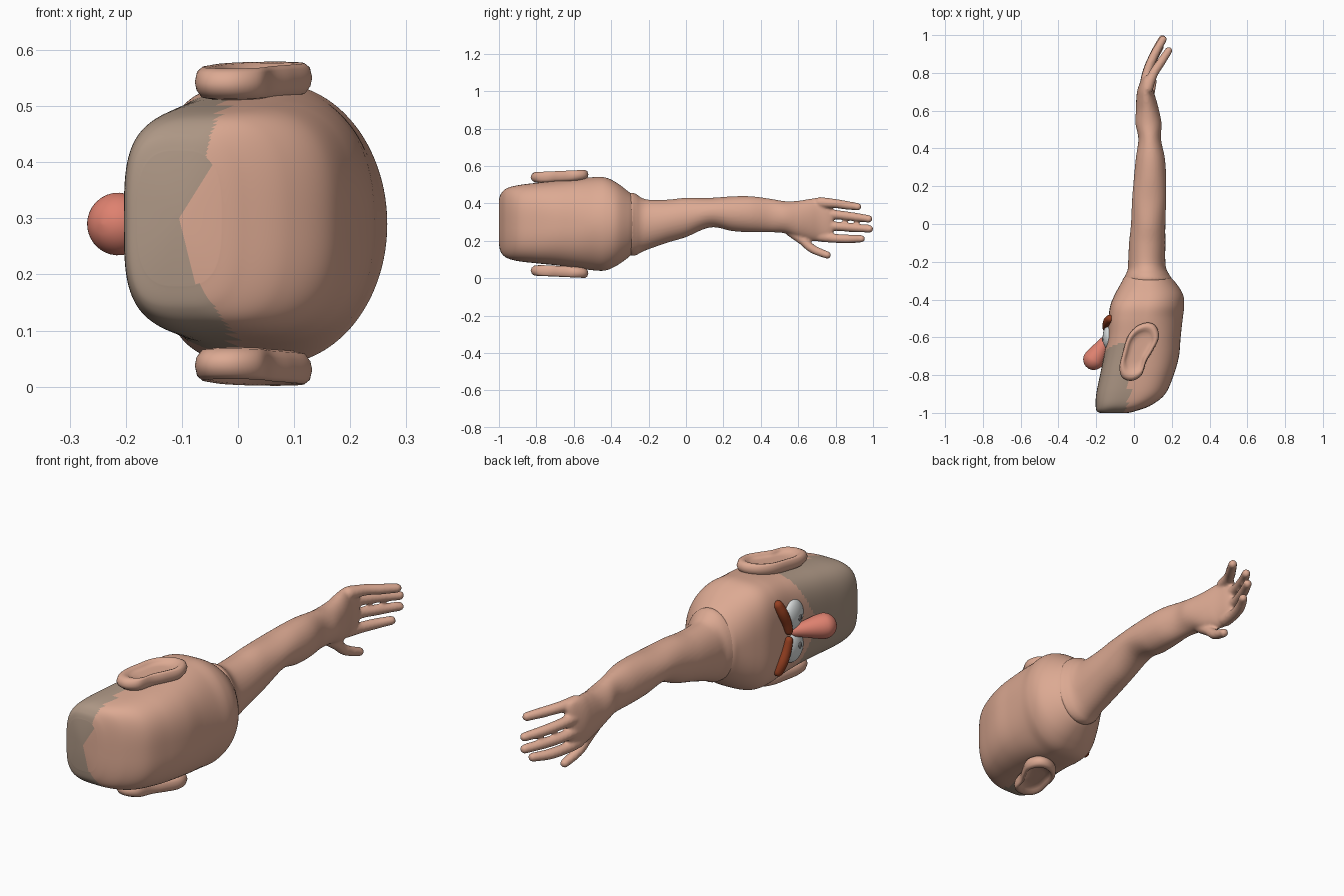
import bpy
import bmesh
import math
from mathutils import Vector

default = bpy.data.objects.get("Cube")
if default:
    bpy.data.objects.remove(default)

MID = 0.29  # height of the symmetry plane of the face


def material(name, red, green, blue):
    mat = bpy.data.materials.new(name)
    mat.use_nodes = True
    color = (red, green, blue, 1)
    mat.diffuse_color = color
    mat.node_tree.nodes["Principled BSDF"].inputs["Base Color"].default_value = color
    return mat


skin = material("skin", 0.72, 0.4, 0.29)
stubble = material("stubble", 0.42, 0.31, 0.235)
nose_red = material("nose red", 0.73, 0.22, 0.16)
brow_brown = material("brow brown", 0.3, 0.05, 0.015)
eye_white = material("eye white", 0.7, 0.73, 0.73)
pupil_grey = material("pupil grey", 0.2, 0.19, 0.19)


def smooth_rows(rows, steps):
    """Catmull-Rom interpolation through rows of numbers."""
    result = []
    for i in range(len(rows) - 1):
        a, b, c, d = (rows[max(i - 1, 0)], rows[i], rows[i + 1], rows[min(i + 2, len(rows) - 1)])
        for k in range(steps):
            t = k / steps
            result.append([q + t / 2 * (r - p + t * (2 * p - 5 * q + 4 * r - s + t * (3 * (q - r) + s - p)))
                           for p, q, r, s in zip(a, b, c, d)])
    result.append(list(rows[-1]))
    return result


def loft(bm, rings):
    """Skin a list of point rings and close both ends with fans."""
    loops = [[bm.verts.new(p) for p in ring] for ring in rings]
    count = len(loops[0])
    for low, high in zip(loops, loops[1:]):
        for i in range(count):
            j = (i + 1) % count
            bm.faces.new((low[i], low[j], high[j], high[i]))
    for loop in (loops[0], loops[-1]):
        hub = bm.verts.new(sum((v.co for v in loop), Vector()) / count)
        for i in range(count):
            bm.faces.new((hub, loop[i], loop[(i + 1) % count]))


def section(y, x_low, x_high, z_low, z_high, face_power, back_power, count):
    """Rounded cross-section, with its own squareness on each side."""
    ring = []
    for i in range(count):
        angle = math.tau * i / count
        c, s = math.cos(angle), math.sin(angle)
        power = 2 / (face_power if c < 0 else back_power)
        ring.append(Vector((
            (x_low + x_high) / 2 + (x_high - x_low) / 2 * math.copysign(abs(c) ** power, c), y,
            (z_low + z_high) / 2 + (z_high - z_low) / 2 * math.copysign(abs(s) ** power, s))))
    return ring


def tube(bm, rows, sides=20, steps=10):
    """Round-ended tube through rows of x, y, z, radius."""
    samples = smooth_rows(rows, steps)
    points = [Vector(s[:3]) for s in samples]
    travel = [0]
    for p, q in zip(points, points[1:]):
        travel.append(travel[-1] + (q - p).length)
    rings = []
    for i, p in enumerate(points):
        along = (points[min(i + 1, len(points) - 1)] - points[max(i - 1, 0)]).normalized()
        side = along.cross(Vector((1, 0, 0.3))).normalized()
        other = along.cross(side)
        radius = samples[i][3]
        end = min(travel[i], travel[-1] - travel[i], radius) / radius
        radius *= max(math.sqrt(1 - (1 - end) ** 2), 0.05)
        rings.append([p + radius * (side * math.cos(math.tau * k / sides) + other * math.sin(math.tau * k / sides))
                      for k in range(sides)])
    loft(bm, rings)


def finish(bm, name, *mats):
    bmesh.ops.recalc_face_normals(bm, faces=bm.faces)
    mesh = bpy.data.meshes.new(name)
    bm.to_mesh(mesh)
    bm.free()
    for mat in mats:
        mesh.materials.append(mat)
    mesh.shade_smooth()
    obj = bpy.data.objects.new(name, mesh)
    bpy.context.collection.objects.link(obj)
    return obj


def ellipsoid(name, center, radii, mat):
    bm = bmesh.new()
    bmesh.ops.create_uvsphere(bm, u_segments=32, v_segments=20, radius=1)
    bmesh.ops.scale(bm, vec=radii, verts=bm.verts)
    bmesh.ops.translate(bm, vec=center, verts=bm.verts)
    finish(bm, name, mat)


# Head, lying along y with the chin at the front and the face toward -x
head_rows = [
    (-1, -.18, -.03, .18, .42, 3, 3),
    (-.99, -.197, .01, .14, .45, 3.5, 3),
    (-.96, -.203, .09, .11, .48, 3.5, 3),
    (-.9, -.2, .165, .092, .497, 3.5, 3),
    (-.8, -.18, .21, .08, .51, 3.5, 2.8),
    (-.7, -.16, .238, .07, .52, 3.5, 2.5),
    (-.6, -.142, .247, .057, .53, 3.6, 2.3),
    (-.5, -.135, .258, .043, .54, 3.6, 2),
    (-.43, -.125, .266, .042, .538, 3.4, 2),
    (-.37, -.1, .258, .068, .51, 3, 2),
    (-.31, -.067, .22, .11, .465, 2.4, 2),
    (-.28, -.05, .19, .14, .44, 2, 2),
    (-.26, -.02, .16, .17, .41, 2, 2),
]
bm = bmesh.new()
loft(bm, [section(*row, 128) for row in smooth_rows(head_rows, 10)])
for face in bm.faces:
    x, y, z = face.calc_center_median()
    spread = abs(z - MID) / 0.23
    # stubble covers the jaw, below the cheeks and ahead of the ears
    wave = 0.01 * math.sin((z - MID) * 25)
    if x < -0.09 + 0.085 * spread ** 1.5 + wave and y < -0.73 + 0.1 * spread:
        face.material_index = 1
finish(bm, "head", skin, stubble)

# Arm rising out of the crown, with palm, fingers and thumb fused together
arm_rows = [
    (-.33, 0, .14, .17, .41),
    (-.3, -.05, .2, .125, .455),
    (-.27, -.045, .188, .122, .452),
    (-.24, -.033, .172, .138, .432),
    (-.2, -.031, .166, .155, .42),
    (-.1, -.026, .166, .19, .42),
    (0, -.016, .166, .22, .43),
    (.13, -.01, .17, .272, .43),
    (.25, 0, .17, .252, .438),
    (.35, .01, .163, .246, .438),
    (.45, .023, .143, .246, .425),
    (.53, .008, .146, .24, .412),
    (.6, .01, .133, .215, .414),
    (.66, .012, .117, .202, .424),
    (.71, .018, .102, .197, .43),
    (.76, .037, .093, .198, .425),
    (.785, .055, .085, .22, .405),
]
fingers = [
    ((.06, .69, .405), (.1, .79, .4), (.145, .86, .39), (.195, .935, .38)),
    ((.055, .69, .345), (.07, .8, .34), (.11, .9, .328), (.165, .995, .315)),
    ((.055, .69, .285), (.068, .8, .278), (.108, .9, .27), (.16, 1, .262)),
    ((.055, .69, .23), (.07, .78, .215), (.1, .87, .21), (.15, .955, .212)),
    ((.07, .54, .27), (.075, .62, .205), (.085, .68, .155), (.105, .775, .117)),
]
bm = bmesh.new()
loft(bm, [section(*row, 2, 2, 48) for row in smooth_rows(arm_rows, 6)])
for path in fingers:
    tube(bm, [(*p, r) for p, r in zip(path, (.033, .025, .023, .019))])
arm = finish(bm, "arm_and_hand", skin)
fuse = arm.modifiers.new("fuse", "REMESH")
fuse.mode = "VOXEL"
fuse.voxel_size = 0.007
fuse.use_smooth_shade = True
soften = arm.modifiers.new("soften", "SMOOTH")
soften.factor = 0.5
soften.iterations = 4

# Ears: egg-shaped outlines with a rolled rim and a sunken middle
outline = [(-.01, -.83), (.04, -.8), (.065, -.73), (.1, -.67), (.132, -.6), (.115, -.54), (.07, -.522),
           (.01, -.545), (-.035, -.6), (-.06, -.68), (-.077, -.76), (-.06, -.815)]
smooth_outline = smooth_rows(outline[-1:] + outline + outline[:2], 6)[6:-7]
profile = [(.7, 0), (.88, .004), (.97, .017), (1, .032), (.96, .05), (.87, .058),
           (.77, .056), (.68, .047), (.58, .04), (.4, .038), (.15, .038)]
for name, side, base in (("upper_ear", 1, .515), ("lower_ear", -1, .066)):
    bm = bmesh.new()
    rings = []
    for scale, height in profile:
        ring = []
        for px, py in smooth_outline:
            x, y = .025 + (px - .025) * scale, -.66 + (py + .66) * scale
            lean = .045 * (y + .68)
            ring.append(Vector((x, y, base + side * (height + lean))))
        rings.append(ring)
    loft(bm, rings)
    finish(bm, name, skin)

# Nose: a teardrop hanging from between the eyes
bm = bmesh.new()
tube(bm, [(-.125, -.585, MID, .02), (-.16, -.635, MID, .034), (-.195, -.69, MID, .051),
          (-.216, -.722, MID, .056), (-.242, -.765, MID, .054)], 32)
finish(bm, "nose", nose_red)

# Eyes, pupils and slanted brows, one of each per side
for name, side in (("upper", 1), ("lower", -1)):
    ellipsoid(name + "_eye", (-.13, -.6, MID + side * .075), (.036, .068, .07), eye_white)
    ellipsoid(name + "_pupil", (-.163, -.612, MID + side * .065), (.006, .014, .014), pupil_grey)
    bm = bmesh.new()
    tube(bm, [(-.15, -.555, MID + side * .005, .016), (-.146, -.54, MID + side * .06, .021),
              (-.138, -.515, MID + side * .12, .024), (-.12, -.495, MID + side * .175, .02)])
    finish(bm, name + "_brow", brow_brown)
